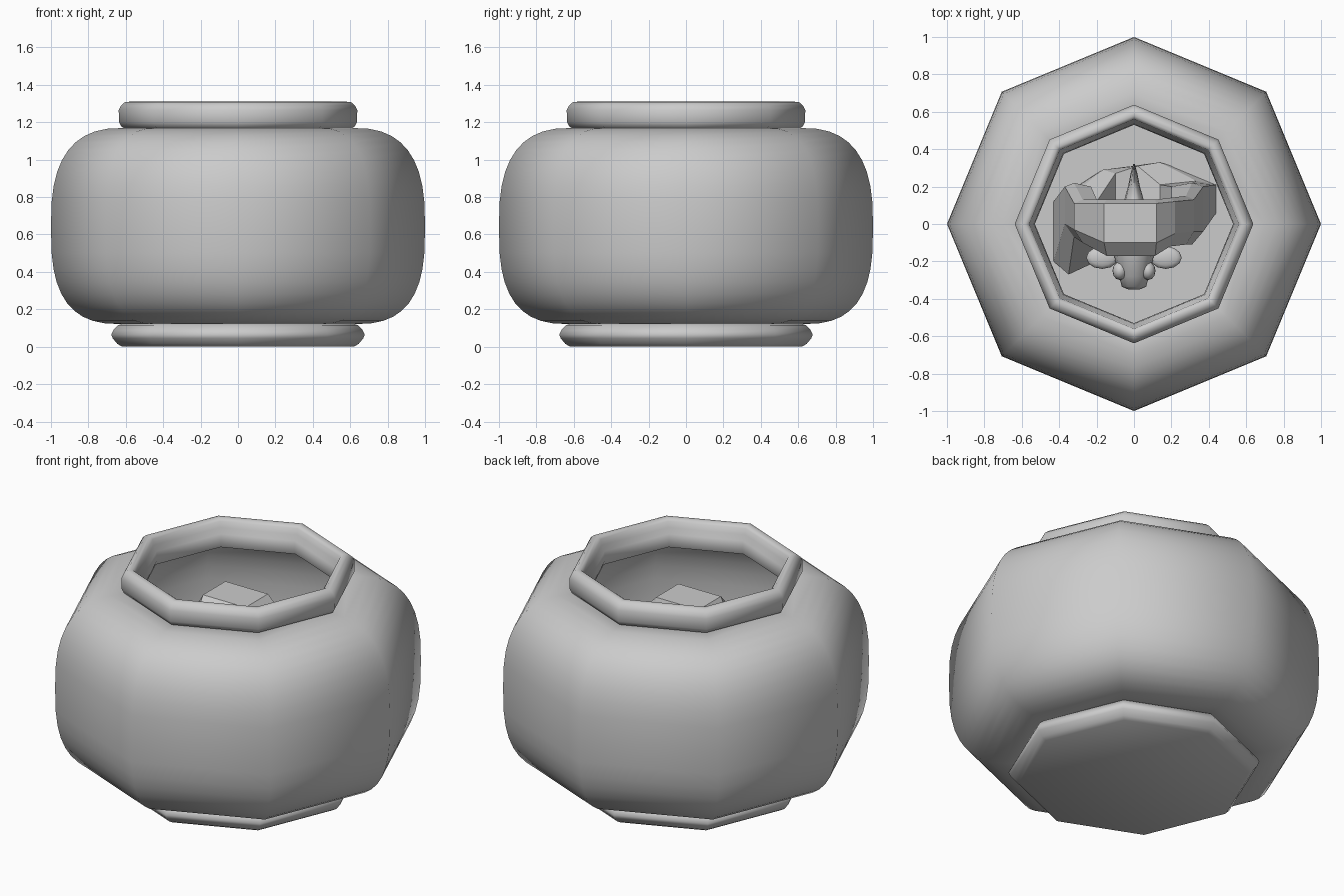
import bpy, bmesh
from math import sin, cos, pi, radians
from mathutils import Vector

if "Cube" in bpy.data.objects:
    bpy.data.objects.remove(bpy.data.objects["Cube"])


def finish(bm, name, angle=None):
    bmesh.ops.recalc_face_normals(bm, faces=bm.faces)
    me = bpy.data.meshes.new(name)
    bm.to_mesh(me)
    bm.free()
    ob = bpy.data.objects.new(name, me)
    bpy.context.collection.objects.link(ob)
    if angle:
        bpy.ops.object.select_all(action='DESELECT')
        ob.select_set(True)
        bpy.context.view_layer.objects.active = ob
        bpy.ops.object.shade_smooth_by_angle(angle=radians(angle))
    return ob


def loft(name, rings, closed=False, caps=False, angle=None):
    """Skin a list of equally sized closed rings of points."""
    bm = bmesh.new()
    vs = [[bm.verts.new(p) for p in r] for r in rings]
    n, m = len(vs), len(vs[0])
    for i in range(n if closed else n - 1):
        a, b = vs[i], vs[(i + 1) % n]
        for j in range(m):
            k = (j + 1) % m
            bm.faces.new((a[j], a[k], b[k], b[j]))
    if caps and not closed:
        bm.faces.new(vs[0])
        bm.faces.new(vs[-1])
    return finish(bm, name, angle)


def lathe(name, profile, closed=False, caps=False, angle=None):
    rings = [[(r * cos(i * pi / 4), r * sin(i * pi / 4), z) for i in range(8)]
             for r, z in profile]
    return loft(name, rings, closed, caps, angle)


def ball(name, loc, scale, seg=12):
    bm = bmesh.new()
    bmesh.ops.create_uvsphere(bm, u_segments=seg, v_segments=8, radius=1)
    for v in bm.verts:
        v.co = Vector((v.co.x * scale[0], v.co.y * scale[1], v.co.z * scale[2])) + Vector(loc)
    return finish(bm, name, 60)


def fin(name, points, push):
    """Thin plate from an outline, pushed both ways for thickness."""
    bm = bmesh.new()
    d = Vector(push)
    a = [bm.verts.new(Vector(p) - d) for p in points]
    b = [bm.verts.new(Vector(p) + d) for p in points]
    bm.faces.new(a)
    bm.faces.new(b)
    for i in range(len(a)):
        k = (i + 1) % len(a)
        bm.faces.new((a[i], a[k], b[k], b[i]))
    return finish(bm, name, 30)


def wall(rad, half, steps=20):
    """Full, square-shouldered bulge profile from bottom to top."""
    pts = []
    for i in range(steps + 1):
        t = -pi / 2 + pi * i / steps
        p = 0.7 if t < 0 else 0.75
        s = abs(sin(t)) ** p * (1 if t > 0 else -1)
        pts.append((rad + 0.4 * max(cos(t), 0) ** p, 0.645 + half * s))
    return pts


# Glass bowl: rounded eight-sided wall, thin, open at the top
lathe("bowl_wall", wall(0.6, 0.525) + wall(0.57, 0.5)[::-1], closed=True, angle=70)

# Flat floor inside the bowl
lathe("bowl_floor", [(0.62, 0.135), (0.62, 0.145)], caps=True)

# Foot and rim
lathe("bowl_foot", [(0.62, 0), (0.645, 0.015), (0.67, 0.045), (0.678, 0.065),
                    (0.665, 0.09), (0.64, 0.115), (0.61, 0.125)], caps=True, angle=60)
lathe("bowl_rim", [(0.54, 1.15), (0.60, 1.165), (0.622, 1.175), (0.636, 1.2), (0.638, 1.265),
                   (0.625, 1.29), (0.605, 1.307), (0.58, 1.31), (0.56, 1.295),
                   (0.555, 1.26), (0.535, 1.23), (0.53, 1.18)], closed=True, angle=70)

# Rock arch: faceted ring; each station is outer x, z, inner x, z, front y, back y
stations = [
    (-0.16, 1.11, -0.12, 0.92, -0.10, 0.11),
    (0.12, 1.11, 0.10, 0.92, -0.10, 0.11),
    (0.22, 1.00, 0.14, 0.84, -0.05, 0.12),
    (0.32, 0.72, 0.20, 0.66, -0.04, 0.13),
    (0.37, 0.42, 0.20, 0.45, -0.04, 0.20),
    (0.44, 0.14, 0.14, 0.28, 0.06, 0.21),
    (0.20, 0.14, 0.02, 0.24, -0.06, 0.31),
    (-0.20, 0.14, -0.10, 0.26, -0.10, 0.27),
    (-0.43, 0.14, -0.20, 0.42, -0.20, 0.12),
    (-0.37, 0.50, -0.23, 0.62, 0.0, 0.20),
    (-0.32, 0.88, -0.19, 0.80, -0.03, 0.11),
]
rock = []
for xo, zo, xi, zi, yf, yb in stations:
    xm, zm = xo * 0.65 + xi * 0.35, zo * 0.65 + zi * 0.35
    rock.append([(xo, yb, zo), (xo, yf, zo), (xm, yf - 0.07, zm),
                 (xi, yf, zi), (xi, yb, zi), (xm, yb + 0.02, zm)])
loft("rock_arch", rock, closed=True)

# Fish swimming through the arch: body is y, half width, half height
FZ = 0.6
sections = [(-0.35, 0.03, 0.03), (-0.335, 0.065, 0.06), (-0.28, 0.08, 0.09),
            (-0.2, 0.1, 0.13), (-0.1, 0.115, 0.15), (0, 0.1, 0.13),
            (0.1, 0.06, 0.08), (0.2, 0.032, 0.08), (0.27, 0.018, 0.12), (0.32, 0.004, 0.14)]
loft("fish_body", [[(w * cos(a * pi / 6), y, FZ + h * sin(a * pi / 6)) for a in range(12)]
                   for y, w, h in sections], caps=True, angle=60)
fin("fish_back_fin", [(0, -0.14, FZ + 0.12), (0, -0.03, FZ + 0.23),
                      (0, 0.1, FZ + 0.17), (0, 0.06, FZ + 0.07)], (0.012, 0, 0))
for s, side in ((-1, "left"), (1, "right")):
    ball(f"fish_eye_{side}", (s * 0.075, -0.25, FZ + 0.04), (0.04, 0.05, 0.05))
    ball(f"fish_side_fin_{side}", (s * 0.17, -0.18, FZ - 0.04), (0.085, 0.06, 0.025))
